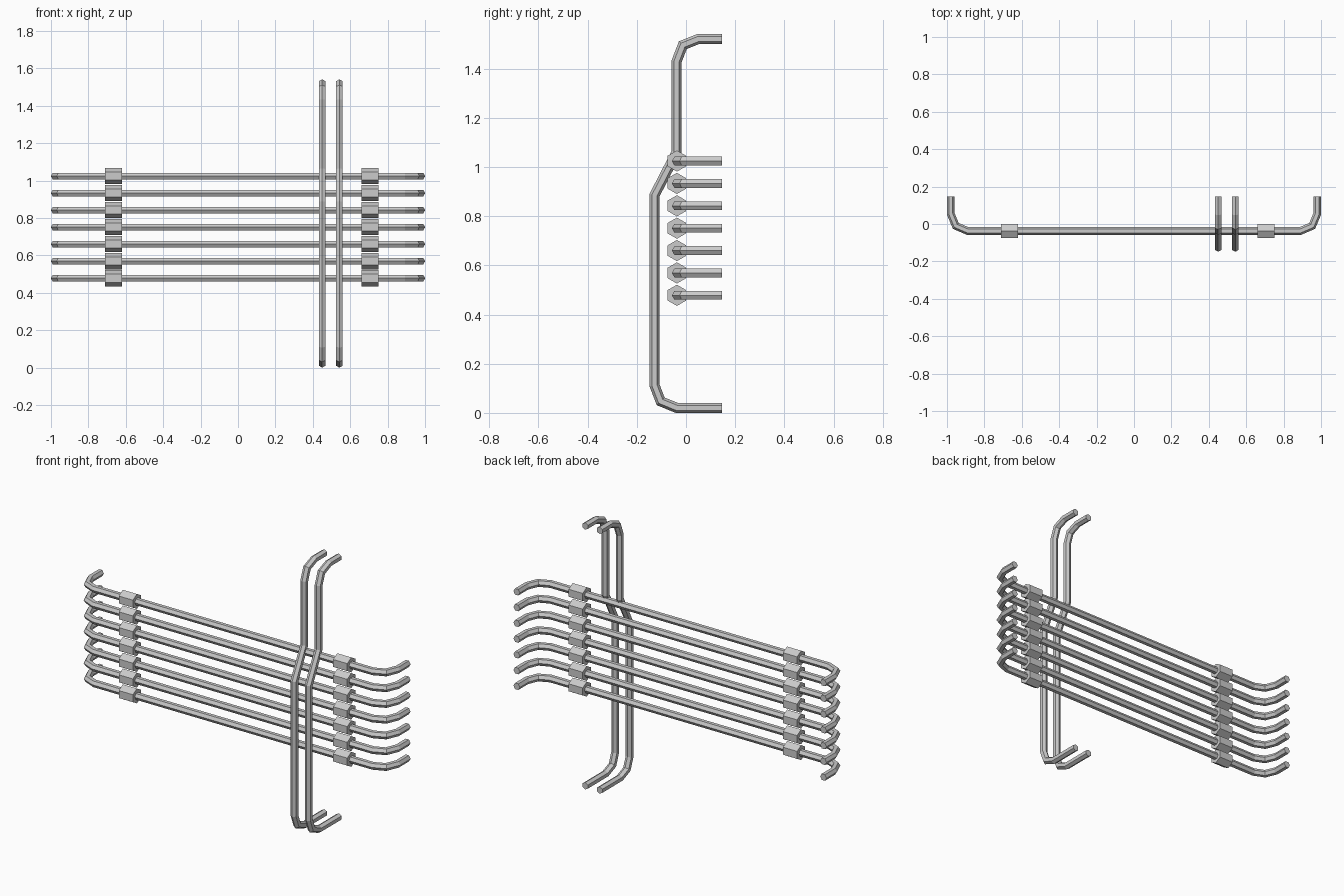
import bpy, bmesh, math
from mathutils import Vector

cube = bpy.data.objects.get("Cube")
if cube:
    bpy.data.objects.remove(cube, do_unlink=True)

steel = bpy.data.materials.new("grey_steel")
steel.use_nodes = True
GREY = (0.6, 0.6, 0.6, 1)
steel.diffuse_color = GREY
steel.node_tree.nodes["Principled BSDF"].inputs["Base Color"].default_value = GREY

ROD_R = 0.0205
SIDES = 6


def tube(name, path, normal, radius, turn=0.0):
    """Mitred six-sided tube along a flat path lying square to normal."""
    pts = [Vector(p) for p in path]
    n = Vector(normal)
    dirs = [(b - a).normalized() for a, b in zip(pts, pts[1:])]
    bm = bmesh.new()
    rings = []
    for i, p in enumerate(pts):
        before, after = dirs[max(i - 1, 0)], dirs[min(i, len(dirs) - 1)]
        tangent = (before + after).normalized()
        side = n.cross(tangent) / tangent.dot(after)
        ring = []
        for k in range(SIDES):
            a = turn + math.tau * k / SIDES
            ring.append(bm.verts.new(p + radius * (math.cos(a) * side + math.sin(a) * n)))
        rings.append(ring)
    for r, s in zip(rings, rings[1:]):
        for k in range(SIDES):
            j = (k + 1) % SIDES
            bm.faces.new((r[k], r[j], s[j], s[k]))
    bm.faces.new(rings[0])
    bm.faces.new(rings[-1])
    bmesh.ops.recalc_face_normals(bm, faces=bm.faces)
    mesh = bpy.data.meshes.new(name)
    bm.to_mesh(mesh)
    bm.free()
    mesh.materials.append(steel)
    obj = bpy.data.objects.new(name, mesh)
    bpy.context.collection.objects.link(obj)
    return obj


# Horizontal bars with both ends bent to the back, each with two collars
BAR_Y = -0.037
half = [(0.98, 0.146), (0.98, 0.055), (0.953, -0.01), (0.89, BAR_Y)]
outline = [(-x, y) for x, y in half] + half[::-1]
for i in range(7):
    z = 0.478 + 0.091 * i
    tube(f"cross_bar_{i + 1}", [(x, y, z) for x, y in outline], (0, 0, 1), ROD_R)
    for label, x in (("right", -0.665), ("left", 0.705)):
        tube(f"{label}_collar_{i + 1}",
             [(x - 0.045, BAR_Y, z), (x + 0.045, BAR_Y, z)],
             (0, 0, 1), 0.043, math.pi / 6)

# Upright rods, hooked to the back at top and bottom with a jog in the middle
upright = [(0.146, 1.521), (0.052, 1.521), (-0.013, 1.495), (-0.038, 1.43),
           (-0.038, 1.06), (-0.128, 0.885), (-0.128, 0.112),
           (-0.103, 0.047), (-0.038, 0.0205), (0.146, 0.0205)]
for label, x in (("right", 0.45), ("left", 0.542)):
    tube(f"{label}_upright", [(x, y, z) for y, z in upright], (1, 0, 0), ROD_R)
